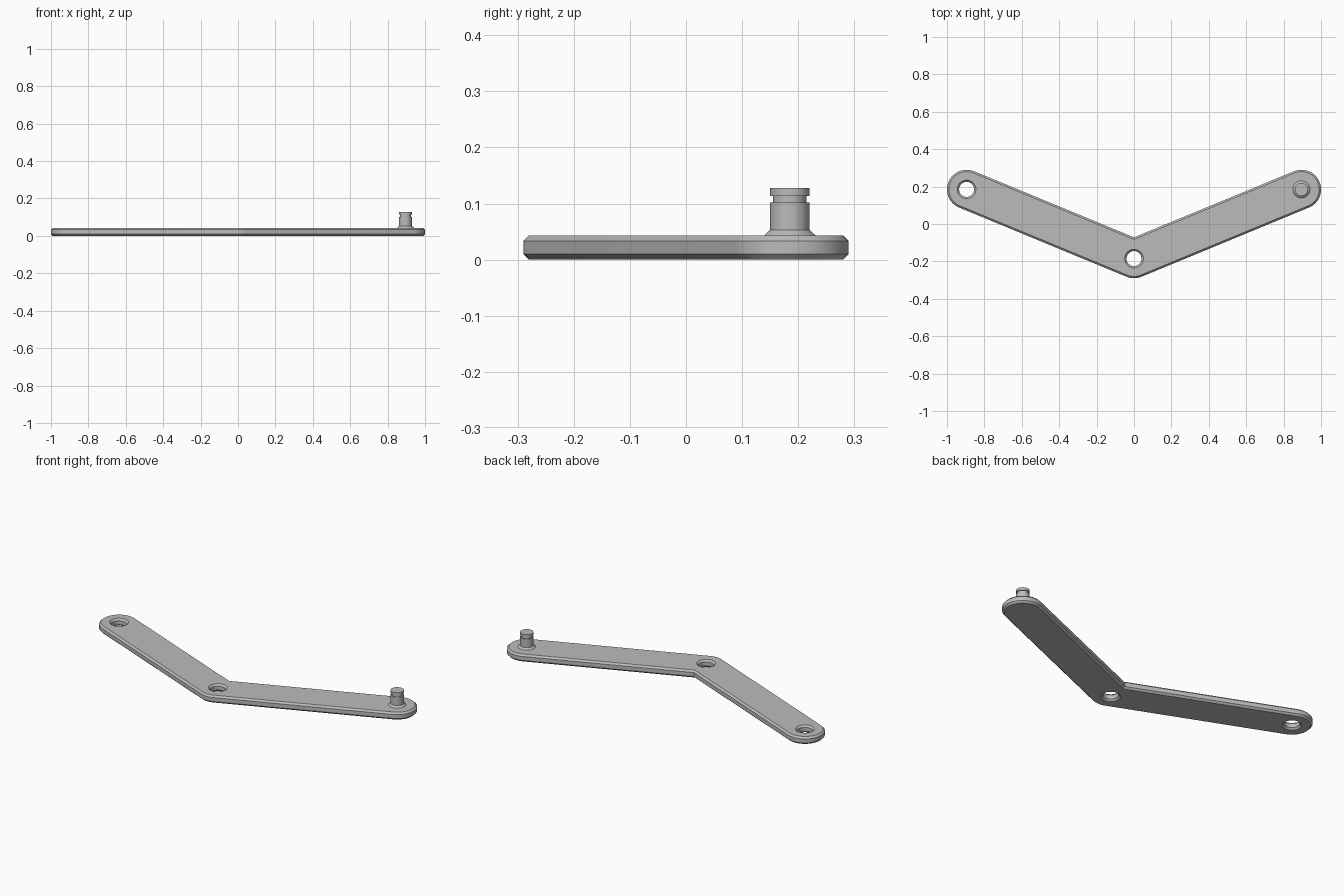
import bpy
import bmesh
from math import cos, sin, pi, radians

cube = bpy.data.objects.get("Cube")
if cube:
    bpy.data.objects.remove(cube, do_unlink=True)

TILT = radians(22.5)
TIP_X, TIP_Y = 0.895, 0.185
RADIUS, HOLE = 0.105, 0.04
THICK, CHAMFER = 0.043, 0.01

steel = bpy.data.materials.new("grey_metal")
steel.use_nodes = True
steel.diffuse_color = (0.5, 0.5, 0.5, 1)
steel.node_tree.nodes["Principled BSDF"].inputs["Base Color"].default_value = (0.5, 0.5, 0.5, 1)


def arc(cx, cy, r, start, end, steps):
    return [(cx + r * cos(start + (end - start) * i / steps),
             cy + r * sin(start + (end - start) * i / steps)) for i in range(steps + 1)]


def circle(cx, cy, r, steps=48):
    return arc(cx, cy, r, 0, 2 * pi, steps)[:-1]


def outline(r):
    """Bent arm: round tips, sharp inner corner, rounded outer elbow."""
    return (arc(TIP_X, TIP_Y, r, TILT - pi / 2, TILT + pi / 2, 32)
            + [(0, -TIP_Y + r / cos(TILT))]
            + arc(-TIP_X, TIP_Y, r, pi / 2 - TILT, 3 * pi / 2 - TILT, 32)
            + arc(0, -TIP_Y, r, 3 * pi / 2 - TILT, 3 * pi / 2 + TILT, 10))


def stack(bm, levels):
    """Join equal-length loops, given as (points, z), with quads."""
    rings = [[bm.verts.new((x, y, z)) for x, y in points] for points, z in levels]
    for low, high in zip(rings, rings[1:]):
        for i in range(len(low)):
            j = (i + 1) % len(low)
            bm.faces.new((low[i], low[j], high[j], high[i]))
    return rings[0], rings[-1]


def ring_edges(bm, ring):
    return [bm.edges.get((a, b)) for a, b in zip(ring, ring[1:] + ring[:1])]


def finish(bm, name):
    bmesh.ops.recalc_face_normals(bm, faces=bm.faces[:])
    mesh = bpy.data.meshes.new(name)
    bm.to_mesh(mesh)
    bm.free()
    mesh.materials.append(steel)
    obj = bpy.data.objects.new(name, mesh)
    bpy.context.collection.objects.link(obj)
    bpy.ops.object.select_all(action='DESELECT')
    obj.select_set(True)
    bpy.context.view_layer.objects.active = obj
    bpy.ops.object.shade_smooth_by_angle(angle=radians(30))


# Bent link plate, chamfered at the rim and around both holes
heights = (0, CHAMFER, THICK - CHAMFER, THICK)
insets = (CHAMFER, 0, 0, CHAMFER)
bm = bmesh.new()
walls = [stack(bm, [(outline(RADIUS - c), z) for c, z in zip(insets, heights)])]
for cx, cy in ((-TIP_X, TIP_Y), (0, -TIP_Y)):
    walls.append(stack(bm, [(circle(cx, cy, HOLE + c), z) for c, z in zip(insets, heights)]))
for side in (0, 1):
    edges = [e for wall in walls for e in ring_edges(bm, wall[side])]
    bmesh.ops.triangle_fill(bm, edges=edges, use_beauty=True)
finish(bm, "link_plate")

# Turned pin with flared foot and retaining groove
profile = [(0.046, THICK), (0.035, 0.053), (0.035, 0.102), (0.03, 0.102),
           (0.03, 0.113), (0.035, 0.113), (0.035, 0.128)]
bm = bmesh.new()
foot, top = stack(bm, [(circle(TIP_X, TIP_Y, r), z) for r, z in profile])
bm.faces.new(foot)
bm.faces.new(top)
finish(bm, "pivot_pin")
